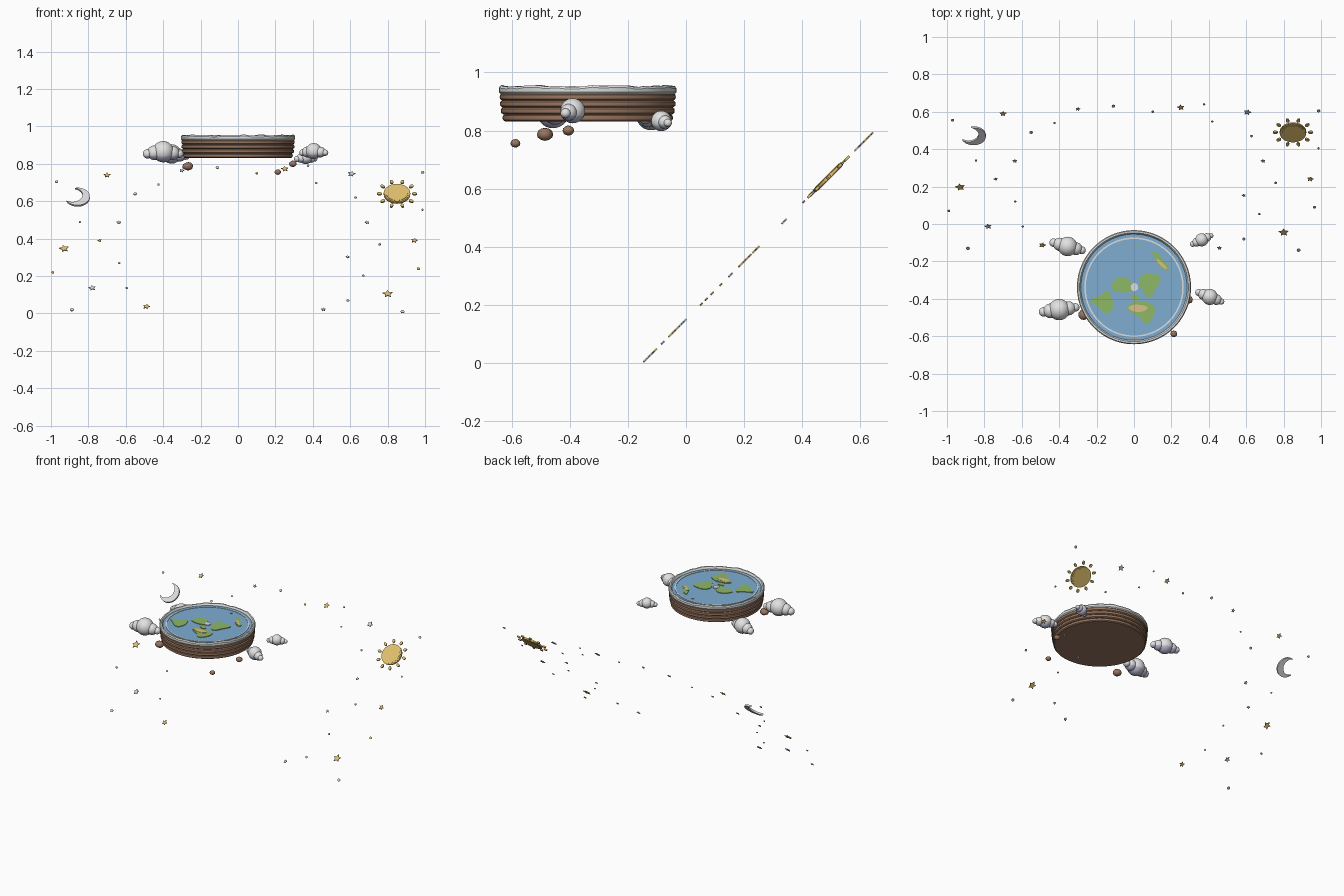
import bpy, bmesh, math
from mathutils import Matrix, Vector
from math import sin, cos, pi

if "Cube" in bpy.data.objects:
    bpy.data.objects.remove(bpy.data.objects["Cube"])


def mat(name, r, g, b):
    m = bpy.data.materials.new(name)
    m.diffuse_color = (r, g, b, 1)
    m.use_nodes = True
    m.node_tree.nodes["Principled BSDF"].inputs["Base Color"].default_value = m.diffuse_color
    return m


ICE = mat("ice", 0.72, 0.74, 0.74)
OCEAN = mat("ocean blue", 0.21, 0.42, 0.65)
LAND = mat("land green", 0.27, 0.48, 0.13)
SAND = mat("sand", 0.70, 0.53, 0.24)
EARTH = mat("earth brown", 0.32, 0.18, 0.115)
CLOUD = mat("cloud white", 0.76, 0.76, 0.76)
SHADE = mat("cloud lavender", 0.52, 0.52, 0.68)
GOLD = mat("gold", 0.75, 0.52, 0.15)
SILVER = mat("star silver", 0.62, 0.66, 0.74)
MOON = mat("moon grey", 0.72, 0.72, 0.72)

DISC = Vector((0, -0.338, 0))


def finish(name, bm, *mats):
    bmesh.ops.recalc_face_normals(bm, faces=bm.faces)
    me = bpy.data.meshes.new(name)
    bm.to_mesh(me)
    bm.free()
    for m in mats:
        me.materials.append(m)
    ob = bpy.data.objects.new(name, me)
    bpy.context.collection.objects.link(ob)
    return ob


def lathe(name, profile, m, n=96, closed=False, wobble=None):
    """Spin an (r, z) profile about the disc axis; r = 0 ends become caps."""
    bm = bmesh.new()
    rings = []
    for k, (r, z) in enumerate(profile):
        ring = []
        for i in range(n):
            a = 2 * pi * i / n
            dz = wobble(a) if wobble and z > 0.945 else 0
            ring.append(bm.verts.new((DISC.x + r * cos(a), DISC.y + r * sin(a), z + dz)))
        rings.append(ring)
    pairs = list(zip(rings, rings[1:] + (rings[:1] if closed else [])))
    for lo, hi in pairs:
        for i in range(n):
            j = (i + 1) % n
            bm.faces.new((lo[i], lo[j], hi[j], hi[i]))
    if not closed:
        bm.faces.new(rings[0])
        bm.faces.new(rings[-1])
    return finish(name, bm, m)


def prism(bm, pts, t, mtx):
    """Flat plate with outline pts, thickness t, placed by mtx."""
    lo = [bm.verts.new(mtx @ Vector((x, y, -t / 2))) for x, y in pts]
    hi = [bm.verts.new(mtx @ Vector((x, y, t / 2))) for x, y in pts]
    bm.faces.new(lo[::-1])
    bm.faces.new(hi)
    for i in range(len(pts)):
        j = (i + 1) % len(pts)
        bm.faces.new((lo[i], lo[j], hi[j], hi[i]))


def circle(r, n, ry=None):
    return [(r * cos(2 * pi * i / n), (ry or r) * sin(2 * pi * i / n)) for i in range(n)]


# ---- world disc: stacked earth layers, ocean, ice wall, inner ring
prof = [(0.27, 0.832)]
for k, r in enumerate((0.292, 0.298, 0.301, 0.302)):
    z = 0.832 + k * 0.024
    prof += [(r - 0.007, z), (r, z + 0.005), (r + 0.001, z + 0.012), (r, z + 0.019), (r - 0.007, z + 0.024)]
lathe("earth_layers", prof, EARTH)
lathe("ocean", [(0.29, 0.925), (0.29, 0.941)], OCEAN)
lathe("ice_wall", [(0.284, 0.926), (0.300, 0.926), (0.305, 0.932), (0.305, 0.946), (0.300, 0.953),
                   (0.291, 0.953), (0.286, 0.946), (0.283, 0.940)], ICE, 120, True,
      lambda a: 0.002 * sin(7 * a) + 0.0015 * sin(17 * a + 1) + 0.001 * sin(29 * a))
lathe("inner_ring", [(0.258, 0.940), (0.266, 0.940), (0.266, 0.944), (0.258, 0.944)], ICE, 96, True)


# ---- continents: outlines in hundredths of the disc's map, x right, y up
def plate(name, pts, m, z, t=0.006):
    bm = bmesh.new()
    n = len(pts)
    out = []
    for i in range(n):  # gently wavy coastline
        p0, p1, p2, p3 = (Vector(pts[(i + k) % n]) for k in (-1, 0, 1, 2))
        for s in (0, 1 / 3, 2 / 3):
            q = 0.5 * (2 * p1 + (p2 - p0) * s + (2 * p0 - 5 * p1 + 4 * p2 - p3) * s * s
                       + (3 * p1 - p0 - 3 * p2 + p3) * s ** 3)
            out.append(q * 0.01)
    prism(bm, out, t, Matrix.Translation(DISC + Vector((0, 0, z))))
    return finish(name, bm, m)


plate("northwest_land", [(-12.3, 0), (-9.6, 4.5), (-5.3, 5.6), (-2.2, 3.6), (-0.6, -1.2), (-4.3, -2.8), (-9.6, -2.2)], LAND, 0.942)
plate("west_land", [(-23.5, -7), (-18, -4.4), (-14, -1.8), (-11.2, -8.5), (-12.6, -13.4), (-16, -13.6), (-19.5, -10.4)], LAND, 0.942)
plate("east_land", [(2.8, 4.6), (6.4, 7.4), (12.8, 6.6), (14.3, 4), (11.6, -0.8), (9.6, -4.6), (6.9, -5), (4.8, -1.8), (3.2, 0.8)], LAND, 0.942)
plate("south_land", [(-3.8, -11), (-1, -8.3), (4.8, -7.6), (8.6, -8.6), (11.2, -11), (10, -16.4), (6.4, -19.6), (3, -16), (-0.6, -14)], LAND, 0.942)
plate("northeast_land", [(9.6, 19.4), (13, 18), (15.8, 14), (18.8, 10.6), (17.2, 8.8), (13, 12), (11, 15.6)], LAND, 0.942)
plate("bridge_land", [(-2, -4.6), (1, -4), (2.8, -5.6), (1.2, -7.2), (-1, -6.4)], LAND, 0.942)
plate("small_island", [(2, 22.6), (3.2, 22.9), (3.6, 22), (2.4, 21.7)], LAND, 0.942)
plate("south_desert", [(-3, -11), (-0.5, -9.4), (4.5, -9.6), (7.4, -11), (4.6, -13), (0, -13)], SAND, 0.9435)
plate("northeast_desert", [(12, 15), (14.4, 14), (17.6, 10.4), (16.6, 9.8), (13.4, 12.4)], SAND, 0.9435)
plate("polar_cap", [(-1.8, 0.4), (0, 2.4), (2, 1), (1.8, -1.4), (-0.6, -2)], ICE, 0.945)

# ---- clouds: a row of overlapping puffs with a tinted underside
PUFFS = [(0, 0, 0, 0.50), (-0.42, 0, -0.05, 0.34), (0.44, 0, -0.06, 0.33), (-0.74, 0, -0.10, 0.22), (0.76, 0, -0.10, 0.20)]


def cloud(name, x, y, z, size, turn):
    bm = bmesh.new()
    mtx = Matrix.Translation((x, y, z)) @ Matrix.Rotation(math.radians(turn), 4, 'Z') @ Matrix.Scale(size, 4)
    for px, py, pz, r in PUFFS:
        bmesh.ops.create_uvsphere(bm, u_segments=24, v_segments=14, radius=r,
                                  matrix=mtx @ Matrix.Translation((px, py, pz)))
    ob = finish(name, bm, CLOUD, SHADE)
    for p in ob.data.polygons:
        p.material_index = int(p.normal.z < -0.45)


cloud("cloud_back_left", -0.355, -0.12, 0.853, 0.104, -15)
cloud("cloud_front_left", -0.40, -0.458, 0.865, 0.114, 8)
cloud("cloud_back_right", 0.362, -0.085, 0.833, 0.070, 25)
cloud("cloud_front_right", 0.405, -0.39, 0.868, 0.086, -22)

# ---- loose rocks under the disc
for i, (x, y, z, r) in enumerate([(-0.268, -0.485, 0.787, 0.028), (0.213, -0.587, 0.756, 0.018), (0.293, -0.405, 0.80, 0.021)]):
    bm = bmesh.new()
    bmesh.ops.create_icosphere(bm, subdivisions=2, radius=r)
    for v in bm.verts:
        v.co *= 1 + 0.07 * sin(v.co.x / r * 4 + i) * cos(v.co.y / r * 3)
        v.co = Vector((v.co.x * 1.05, v.co.y, v.co.z * 0.8)) + Vector((x, y, z))
    finish("rock_%d" % (i + 1), bm, EARTH)

# ---- sky plane: tilted 45 degrees, facing front and up
S = math.sqrt(0.5)


def sky(x, z, turn=0):
    m = Matrix(((1, 0, 0, x), (0, S, -S, z - 0.15), (0, S, S, z), (0, 0, 0, 1)))
    return m @ Matrix.Rotation(turn, 4, 'Z')


# sun with stubby rays
bm = bmesh.new()
M = sky(0.85, 0.64)
for r, t in ((0.071, 0.009), (0.066, 0.013), (0.058, 0.016)):
    prism(bm, circle(r, 48), t, M)
finish("sun_disc", bm, GOLD)
bm = bmesh.new()
for i in range(10):
    prism(bm, circle(0.013, 12, 0.009), 0.009, M @ Matrix.Rotation(i * pi / 5, 4, 'Z') @ Matrix.Translation((0.094, 0, 0)))
finish("sun_rays", bm, GOLD)

# crescent moon: outer arc, then inner arc back
R, r, d = 0.066, 0.054, 0.030
a0 = math.acos((d * d + R * R - r * r) / (2 * d * R))
b0 = math.atan2(R * sin(a0), R * cos(a0) - d)
N = 28
arc = [(R * cos(a), R * sin(a)) for a in (a0 + (2 * pi - 2 * a0) * i / N for i in range(N + 1))]
arc += [(d + r * cos(b), r * sin(b)) for b in (2 * pi - b0 - (2 * pi - 2 * b0) * i / N for i in range(1, N))]
bm = bmesh.new()
prism(bm, arc, 0.012, sky(-0.858, 0.622, math.radians(155)))
finish("crescent_moon", bm, MOON)

# five-pointed stars (x, z, radius)
GOLD_STARS = [(-0.70, 0.74, 0.019), (-0.93, 0.347, 0.027), (-0.49, 0.037, 0.019), (0.25, 0.773, 0.020),
              (0.80, 0.105, 0.027), (0.943, 0.39, 0.018), (-0.74, 0.39, 0.011)]
SILVER_STARS = [(-0.637, 0.487, 0.013), (-0.78, 0.137, 0.020), (0.607, 0.747, 0.021), (0.69, 0.487, 0.013),
                (0.457, 0.022, 0.013), (-0.30, 0.765, 0.013), (0.587, 0.303, 0.011)]
for name, stars, m in (("gold_stars", GOLD_STARS, GOLD), ("silver_stars", SILVER_STARS, SILVER)):
    bm = bmesh.new()
    for k, (x, z, r) in enumerate(stars):
        pts = [((r if i % 2 == 0 else r * 0.5) * cos(pi / 2 + i * pi / 5),
                (r if i % 2 == 0 else r * 0.5) * sin(pi / 2 + i * pi / 5)) for i in range(10)]
        prism(bm, pts, 0.005, sky(x, z, 0.25 * sin(k * 2.3)))
    finish(name, bm, m)

# tiny distant stars (x, z, radius)
GOLD_DOTS = [(-0.635, 0.27, 0.006), (-0.99, 0.22, 0.007), (0.10, 0.75, 0.007), (0.757, 0.37, 0.007),
             (0.67, 0.203, 0.006), (0.965, 0.24, 0.008), (0.987, 0.555, 0.006)]
SILVER_DOTS = [(-0.97, 0.705, 0.008), (-0.55, 0.64, 0.009), (-0.425, 0.69, 0.006), (-0.845, 0.49, 0.006),
               (-0.595, 0.137, 0.006), (-0.888, 0.02, 0.010), (-0.11, 0.78, 0.009), (0.375, 0.79, 0.006),
               (0.418, 0.698, 0.006), (0.628, 0.62, 0.007), (0.587, 0.07, 0.008), (0.88, 0.01, 0.010),
               (0.987, 0.755, 0.009)]
for name, dots, m in (("gold_dots", GOLD_DOTS, GOLD), ("silver_dots", SILVER_DOTS, SILVER)):
    bm = bmesh.new()
    for x, z, r in dots:
        prism(bm, circle(r, 10), 0.005, sky(x, z))
    finish(name, bm, m)

# ---- smooth shading with sharp edges kept
for ob in bpy.context.collection.objects:
    ob.select_set(True)
    bpy.context.view_layer.objects.active = ob
bpy.ops.object.shade_smooth_by_angle(angle=math.radians(35))
